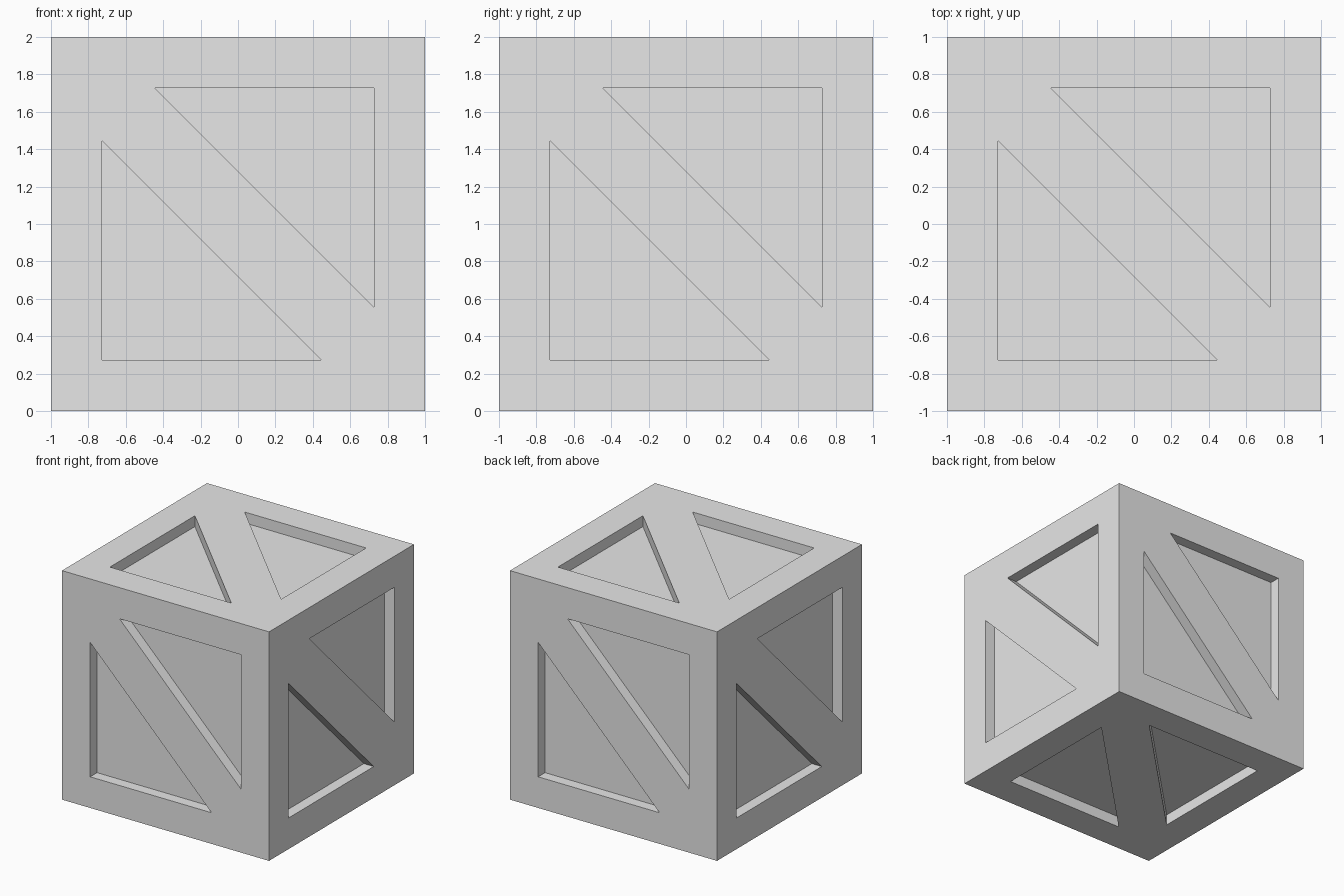
import bpy
import bmesh
from mathutils import Vector

if "Cube" in bpy.data.objects:
    bpy.data.objects.remove(bpy.data.objects["Cube"], do_unlink=True)

EDGE = 0.728    # inner edge of the frame
TIP = 0.445     # sharp end of each triangular recess
DEPTH = 0.095   # depth of the recesses

X, Y, Z = Vector((1, 0, 0)), Vector((0, 1, 0)), Vector((0, 0, 1))

# Plain grey material
grey = bpy.data.materials.new("plain_grey")
grey.use_nodes = True
colour = (0.8, 0.8, 0.8, 1)
grey.diffuse_color = colour
grey.node_tree.nodes["Principled BSDF"].inputs["Base Color"].default_value = colour

bm = bmesh.new()


def add_panel(u, v):
    """One crate side: square frame, diagonal brace and two sunken triangles."""
    n = u.cross(v)

    def point(a, b, sink=0):
        return bm.verts.new(u * a + v * b + n * (1 - sink) + Z)

    # Outer corners, counter-clockwise from lower left
    corners = [point(a, b) for a, b in ((-1, -1), (1, -1), (1, 1), (-1, 1))]
    rims = []
    for side in (1, -1):
        outline = [(-EDGE, -EDGE), (TIP, -EDGE), (-EDGE, TIP)]
        rim = [point(a * side, b * side) for a, b in outline]
        floor = [point(a * side, b * side, DEPTH) for a, b in outline]
        rims.append(rim)
        bm.faces.new(floor)
        for i in range(3):
            j = (i + 1) % 3
            bm.faces.new((rim[i], rim[j], floor[j], floor[i]))

    # Frame strips around each recess
    for k, rim in enumerate(rims):
        start, after, before = (corners[(2 * k + s) % 4] for s in (0, 1, 3))
        bm.faces.new((start, after, rim[1], rim[0]))
        bm.faces.new((start, rim[0], rim[2], before))

    # Diagonal brace
    low, high = rims
    bm.faces.new((corners[3], low[2], low[1], corners[1], high[2], high[1]))


# Four sides, then top and bottom
for u, v in ((X, Z), (Y, Z), (-X, Z), (-Y, Z), (X, Y), (X, -Y)):
    add_panel(u, v)

bmesh.ops.remove_doubles(bm, verts=bm.verts[:], dist=0.0001)
bmesh.ops.recalc_face_normals(bm, faces=bm.faces[:])

mesh = bpy.data.meshes.new("crate")
bm.to_mesh(mesh)
bm.free()
mesh.materials.append(grey)
crate = bpy.data.objects.new("crate", mesh)
bpy.context.collection.objects.link(crate)
